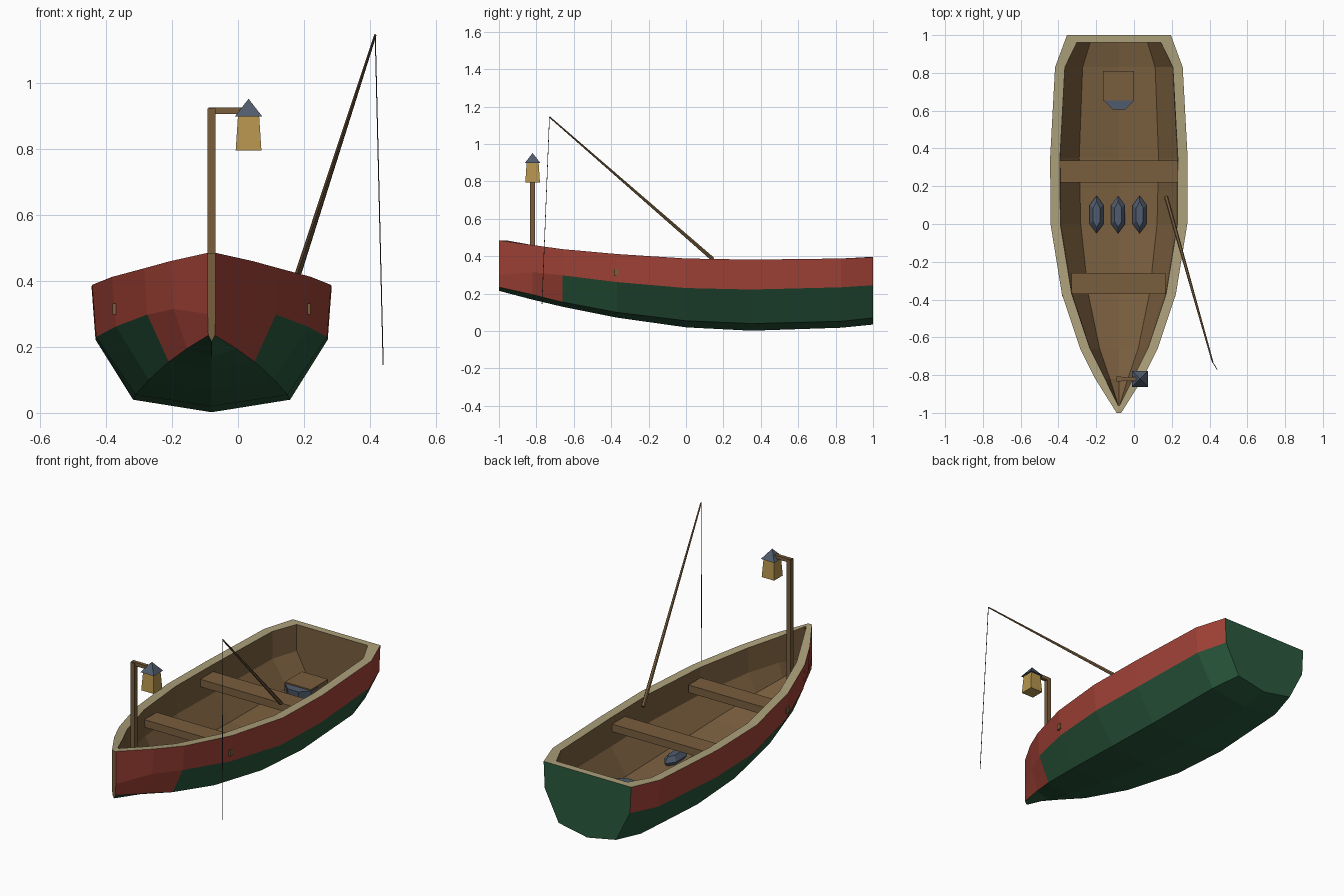
import bpy, bmesh, math
from mathutils import Vector

if "Cube" in bpy.data.objects:
    bpy.data.objects.remove(bpy.data.objects["Cube"])

CX = -0.08  # boat centreline


def mat(name, rgb):
    m = bpy.data.materials.new(name)
    m.diffuse_color = (*rgb, 1)
    m.use_nodes = True
    m.node_tree.nodes["Principled BSDF"].inputs["Base Color"].default_value = m.diffuse_color
    return m


RED = mat("red paint", (0.36, 0.055, 0.038))
GREEN = mat("green paint", (0.023, 0.10, 0.047))
WOOD = mat("brown wood", (0.19, 0.112, 0.048))
TAN = mat("pale rim wood", (0.41, 0.35, 0.195))
GOLD = mat("lantern glass", (0.47, 0.30, 0.075))
SLATE = mat("slate metal", (0.08, 0.105, 0.15))
CORD = mat("dark cord", (0.05, 0.05, 0.05))


def finish(name, bm, mats, fix=True):
    if fix:
        bmesh.ops.recalc_face_normals(bm, faces=bm.faces[:])
    me = bpy.data.meshes.new(name)
    bm.to_mesh(me)
    bm.free()
    for m in mats:
        me.materials.append(m)
    ob = bpy.data.objects.new(name, me)
    bpy.context.collection.objects.link(ob)
    return ob


def rings(name, loops, m):
    """Skin a list of equal-length point loops and cap both ends."""
    bm = bmesh.new()
    vs = [[bm.verts.new(p) for p in lp] for lp in loops]
    n = len(vs[0])
    for a, b in zip(vs, vs[1:]):
        for i in range(n):
            j = (i + 1) % n
            bm.faces.new((a[i], a[j], b[j], b[i]))
    bm.faces.new(vs[0])
    bm.faces.new(vs[-1])
    return finish(name, bm, [m])


def box(name, lo, hi, m):
    (x0, y0, z0), (x1, y1, z1) = lo, hi
    return rings(name, [[(x0, y0, z), (x1, y0, z), (x1, y1, z), (x0, y1, z)]
                        for z in (z0, z1)], m)


def frustum(name, c, levels, n, m, turn=0.0):
    """Stack of n-sided rings given as (z, radius)."""
    return rings(name, [[(c[0] + r * math.cos(turn + math.tau * i / n),
                          c[1] + r * math.sin(turn + math.tau * i / n), z)
                         for i in range(n)] for z, r in levels], m)


def stick(name, a, b, r0, r1, n, m):
    a, b = Vector(a), Vector(b)
    q = (b - a).to_track_quat('Z', 'Y')
    return rings(name, [[p + q @ Vector((r * math.cos(math.tau * i / n),
                                         r * math.sin(math.tau * i / n), 0))
                         for i in range(n)] for p, r in ((a, r0), (b, r1))], m)


# Hull stations: y, half widths (gunwale, chine, bilge), heights (gunwale, chine, bilge, keel)
ST = [
    (-1.00, .012, .012, .010, .485, .300, .235, .215),
    (-0.82, .125, .115, .075, .460, .315, .195, .168),
    (-0.66, .205, .195, .130, .438, .298, .155, .130),
    (-0.37, .302, .290, .190, .412, .262, .100, .072),
    (0.00, .362, .350, .230, .388, .230, .055, .020),
    (0.35, .364, .352, .238, .382, .222, .040, .002),
    (0.83, .338, .328, .220, .388, .234, .052, .018),
    (1.00, .275, .268, .180, .395, .245, .070, .035),
]


def section(s, inner):
    y, wg, wc, wb, zg, zc, zb, zk = s
    if inner:
        y = max(-0.96, min(0.96, y))
        wg, wc, wb = (max(w - d, 0.004) for w, d in ((wg, .052), (wc, .045), (wb, .028)))
        zb, zk = zb + .04, zk + .05
    half = [(wg, zg), (wc, zc), (wb, zb)]
    pts = [(-w, z) for w, z in half] + [(0, zk)] + [(w, z) for w, z in half[::-1]]
    return [(CX + x, y, z) for x, z in pts]


bm = bmesh.new()
out = [[bm.verts.new(p) for p in section(s, False)] for s in ST]
inn = [[bm.verts.new(p) for p in section(s, True)] for s in ST]


def face(vs, k):
    bm.faces.new(vs).material_index = k


for k in range(len(ST) - 1):
    for i in range(6):
        top, side = i in (0, 5), i in (1, 4)
        red = top or (side and ST[k + 1][0] < -0.6)   # red topsides and bow
        face((out[k][i], out[k][i + 1], out[k + 1][i + 1], out[k + 1][i]), 0 if red else 1)
        face((inn[k][i], inn[k][i + 1], inn[k + 1][i + 1], inn[k + 1][i]), 2)
    for i in (0, 6):                                  # pale rim
        face((out[k][i], out[k + 1][i], inn[k + 1][i], inn[k][i]), 3)
for k, c in ((0, 2), (-1, 1)):                        # stem and transom
    face(out[k], c)
    face(inn[k], 2)
    face((out[k][0], out[k][6], inn[k][6], inn[k][0]), 3)
finish("hull", bm, [RED, GREEN, WOOD, TAN])

# Bench seats
box("rear_seat", (CX - .315, .22, .30), (CX + .31, .335, .343), WOOD)
box("front_seat", (CX - .25, -.37, .312), (CX + .247, -.26, .355), WOOD)

# Rope cleats on both sides of the bow
for s, n in ((-1, "left"), (1, "right")):
    x = CX + s * .295
    box(n + "_cleat", (x - .005, -.385, .298), (x + .005, -.36, .332), WOOD)

# Lantern post, arm and lantern
box("lantern_post", (CX - .0125, -.835, .20), (CX + .0125, -.808, .922), WOOD)
box("lantern_arm", (CX - .01, -.83, .906), (.032, -.81, .926), WOOD)
R2 = math.sqrt(2)
frustum("lantern_glass", (.032, -.82), [(.795, .039 * R2), (.902, .032 * R2)], 4, GOLD, math.pi / 4)
frustum("lantern_roof", (.032, -.82), [(.898, .042 * R2), (.951, .001)], 4, SLATE, math.pi / 4)

# Fishing rod and its hanging line
TIP = (.416, -.73, 1.145)
stick("fishing_rod", (.17, .143, .385), TIP, .011, .004, 6, WOOD)
stick("fishing_line", TIP, (.44, -.77, .145), .0018, .0018, 4, CORD)

# Three faceted fish lying on the floor
HEX = [(0, -.1), (.037, -.05), (.037, .05), (0, .1), (-.037, .05), (-.037, -.05)]
for i, x in enumerate((-.198, -.084, .03)):
    rings("fish_%d" % (i + 1), [[(x + a * f, .05 + b * g, z) for a, b in HEX]
                                for f, g, z in ((.5, .7, .072), (1, 1, .10), (.5, .7, .128))], SLATE)

# Bucket with a small crate behind it
frustum("bucket", (-.08, .688), [(.06, .07), (.215, .088)], 8, SLATE, math.pi / 8)
box("crate", (-.165, .655, .06), (0, .81, .222), WOOD)
